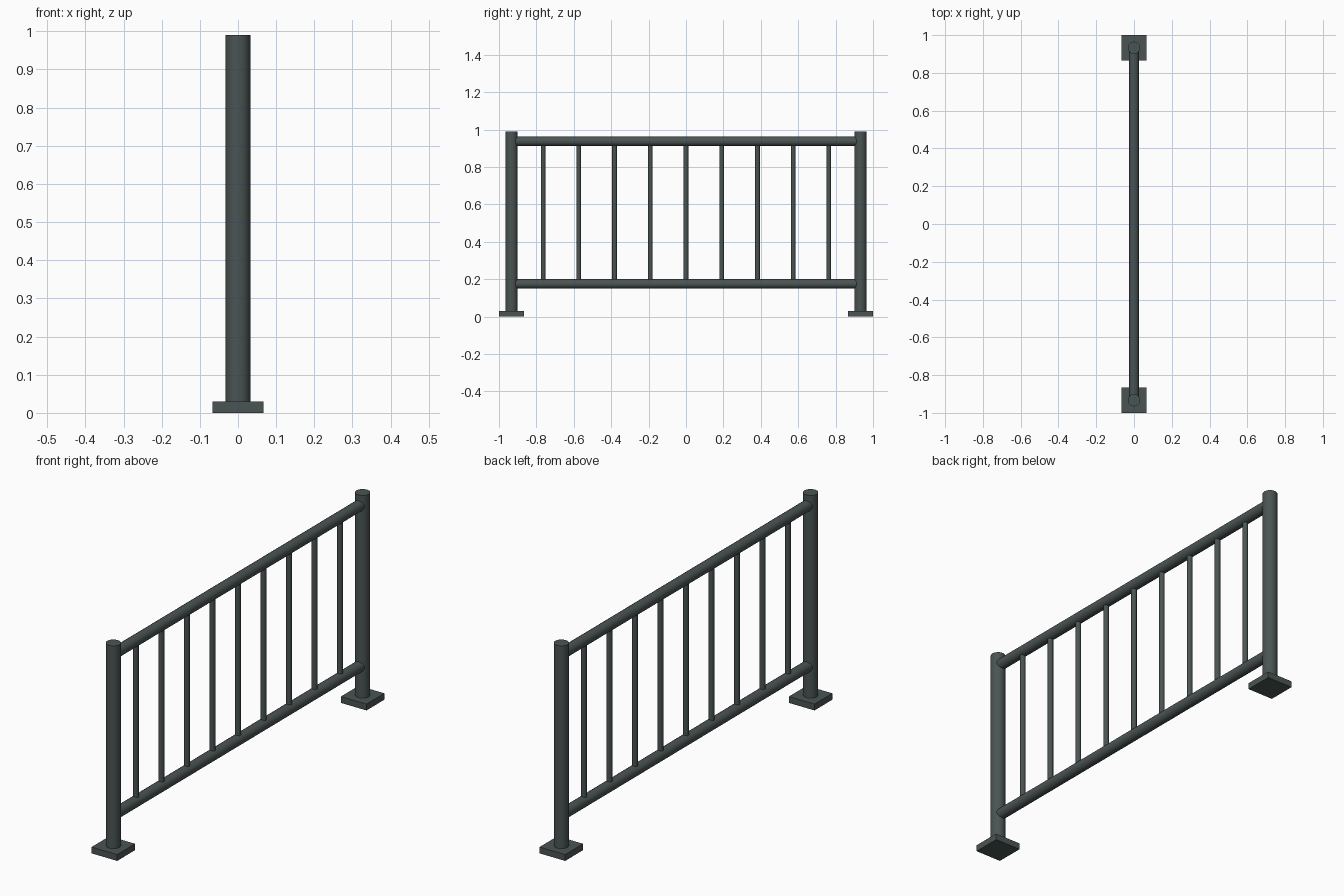
import bpy
from math import radians

cube = bpy.data.objects.get("Cube")
if cube:
    bpy.data.objects.remove(cube, do_unlink=True)

# One painted metal colour
metal = bpy.data.materials.new("dark grey green metal")
metal.use_nodes = True
colour = (0.07, 0.09, 0.087, 1)
metal.diffuse_color = colour
metal.node_tree.nodes["Principled BSDF"].inputs["Base Color"].default_value = colour

POST_Y = 0.933
RAIL_HEIGHTS = {"bottom_rail": 0.175, "top_rail": 0.937}


def finish(name):
    obj = bpy.context.object
    obj.name = name
    obj.data.materials.append(metal)
    return obj


def tube(name, radius, length, centre, sides, tilt=0):
    bpy.ops.mesh.primitive_cylinder_add(
        vertices=sides, radius=radius, depth=length,
        location=centre, rotation=(tilt, 0, 0))
    bpy.ops.object.shade_smooth_by_angle(angle=radians(40))
    return finish(name)


# Posts on square base plates
for side, y in (("front", -POST_Y), ("back", POST_Y)):
    bpy.ops.mesh.primitive_cube_add(size=1, location=(0, y, 0.015))
    plate = finish(side + "_base_plate")
    plate.scale = (0.134, 0.134, 0.03)
    tube(side + "_post", 0.033, 0.96, (0, y, 0.51), 16)

# Horizontal rails running into the posts
for name, z in RAIL_HEIGHTS.items():
    tube(name, 0.0255, 2 * POST_Y, (0, 0, z), 16, radians(90))

# Evenly spaced balusters between the rails
low, high = RAIL_HEIGHTS.values()
for i in range(9):
    tube(f"baluster_{i + 1}", 0.0125, high - low,
         (0, (i - 4) * 0.191, (low + high) / 2), 12)
